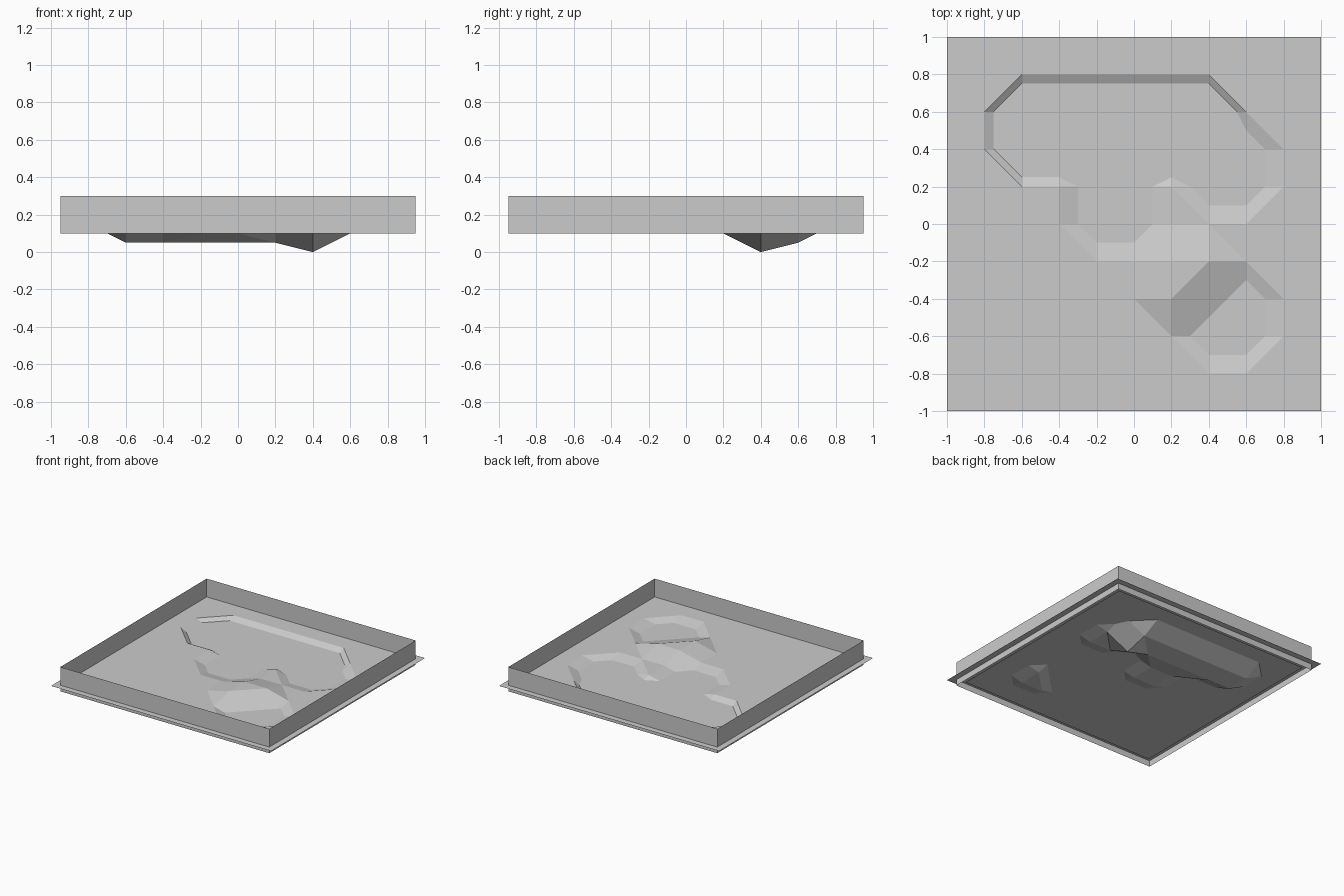
import bpy

if "Cube" in bpy.data.objects:
    bpy.data.objects.remove(bpy.data.objects["Cube"])

STEP = 0.2       # terrain grid spacing
LAND = 0.15      # flat ground height
LEVEL = 0.05     # height of one terrain step


def make_object(name, verts, faces):
    mesh = bpy.data.meshes.new(name)
    mesh.from_pydata(verts, [], faces)
    mesh.update()
    obj = bpy.data.objects.new(name, mesh)
    bpy.context.collection.objects.link(obj)
    return obj


def square(half, z):
    return [(-half, -half, z), (half, -half, z), (half, half, z), (-half, half, z)]


# Terrain steps above or below flat ground, keyed by grid position
levels = {}


def set_row(j, first, last, level):
    for i in range(first, last + 1):
        levels[i, j] = level


# Lake and inlet
set_row(3, -3, 2, -2)
set_row(2, -3, 1, -2)
levels[2, 2] = -3
levels[3, 2] = -1
set_row(1, -1, 0, -1)
set_row(1, 2, 3, -1)
set_row(0, -1, 0, -1)
# Hill
set_row(-1, 1, 2, 1)
levels[1, -2] = 1
# Small pond
levels[3, -2] = -1
set_row(-3, 2, 3, -1)


def level(p):
    return levels.get(p, 0)


# Faceted ground: each uneven cell is split along its flatter diagonal
R = range(-5, 6)
index = {}
verts = []
for j in R:
    for i in R:
        index[i, j] = len(verts)
        verts.append((i * STEP, j * STEP, LAND + LEVEL * level((i, j))))

faces = []
for j in range(-5, 5):
    for i in range(-5, 5):
        a, b, c, d = (i, j), (i + 1, j), (i + 1, j + 1), (i, j + 1)
        if level(a) + level(c) == level(b) + level(d):
            cells = [(a, b, c, d)]
        elif abs(level(a) - level(c)) < abs(level(b) - level(d)):
            cells = [(a, b, c), (a, c, d)]
        else:
            cells = [(a, b, d), (b, c, d)]
        faces += [[index[p] for p in cell] for cell in cells]
make_object("ground", verts, faces)

# Flat water sheet just under ground level
make_object("water", square(0.9, 0.125), [(0, 1, 2, 3)])

# Thin open boundary wall
make_object("boundary_wall", square(0.95, 0.1) + square(0.95, 0.3),
            [(k, (k + 1) % 4, (k + 1) % 4 + 4, k + 4) for k in range(4)])
